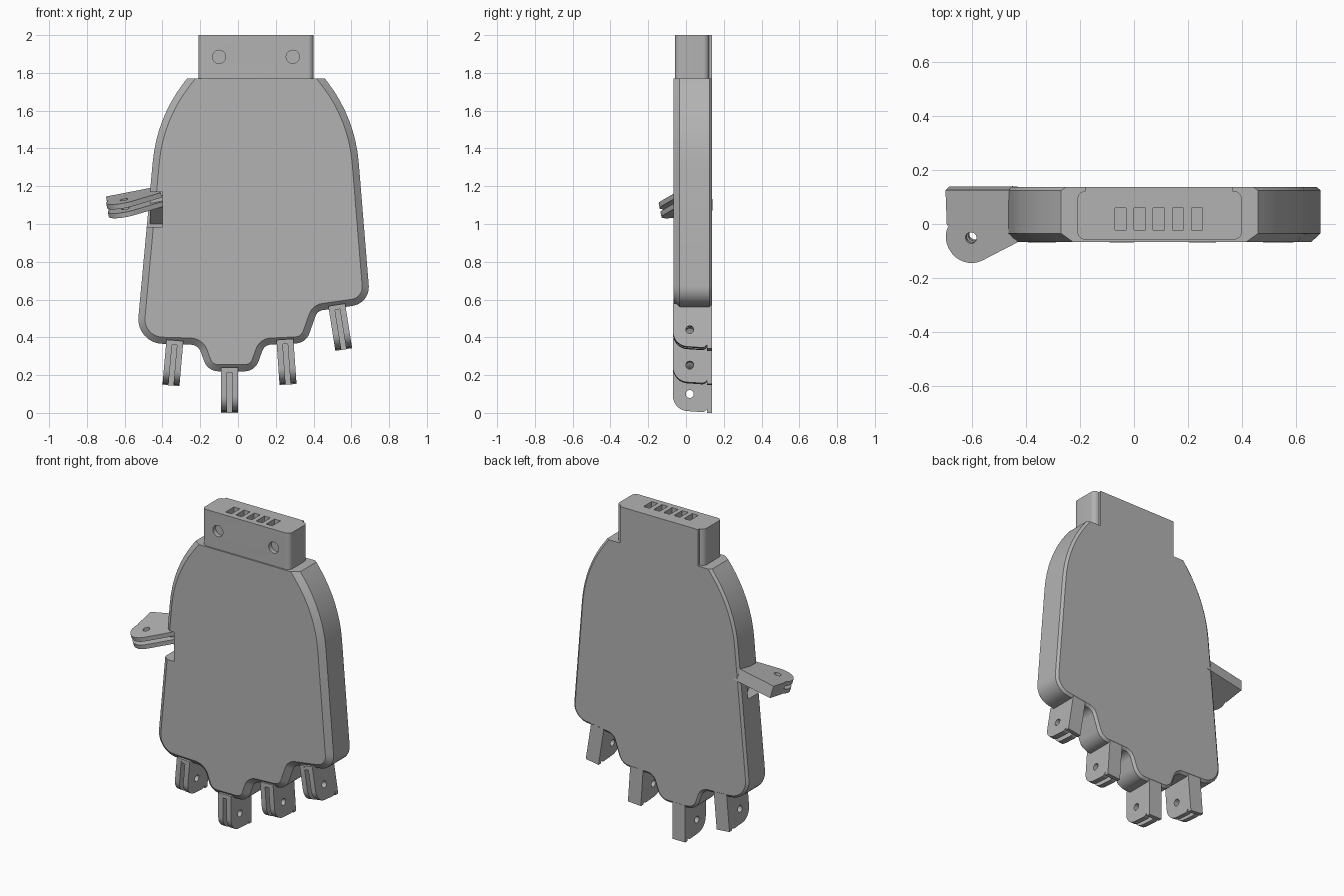
import bpy, bmesh, math
from mathutils import Vector, Matrix

if "Cube" in bpy.data.objects:
    bpy.data.objects.remove(bpy.data.objects["Cube"])

GREY = (0.45, 0.45, 0.45, 1)
grey = bpy.data.materials.new("plain grey")
grey.use_nodes = True
grey.diffuse_color = GREY
grey.node_tree.nodes["Principled BSDF"].inputs["Base Color"].default_value = GREY


# ---- helpers ----
def rounded(corners, steps=8):
    """Turn (u, v, radius) corners into a filleted outline."""
    out = []
    for i, (u, v, r) in enumerate(corners):
        p = Vector((u, v))
        d1 = (p - Vector(corners[i - 1][:2])).normalized()
        d2 = (Vector(corners[(i + 1) % len(corners)][:2]) - p).normalized()
        if r == 0:
            out.append(p)
            continue
        cross = d1.x * d2.y - d1.y * d2.x
        turn = math.atan2(cross, d1.dot(d2))
        side = math.copysign(1, cross)
        normal = Vector((-d1.y, d1.x)) * side * r
        centre = p - d1 * r * math.tan(abs(turn) / 2) + normal
        for k in range(steps + 1):
            out.append(centre + Matrix.Rotation(turn * k / steps, 2) @ -normal)
    return out


def inset(corners, dist):
    """Move every edge but the first inward on a clockwise outline."""
    out, n = [], len(corners)
    pts = [Vector(c[:2]) for c in corners]
    for i, p in enumerate(pts):
        d1 = (p - pts[i - 1]).normalized()
        d2 = (pts[(i + 1) % n] - p).normalized()
        n1, n2 = Vector((d1.y, -d1.x)), Vector((d2.y, -d2.x))
        k1, k2 = (0 if i == 1 else dist), (0 if i == 0 else dist)
        det = n1.x * n2.y - n1.y * n2.x
        move = Vector((k1 * n2.y - k2 * n1.y, k2 * n1.x - k1 * n2.x)) / det
        r = corners[i][2]
        if r:
            r += math.copysign(dist, d1.x * d2.y - d1.y * d2.x)
        out.append((*(p + move), r))
    return out


def loft(name, stacks):
    """Each stack is a list of matching 3D rings, skinned and capped."""
    bm = bmesh.new()
    for rings in stacks:
        loops = [[bm.verts.new(p) for p in ring] for ring in rings]
        for a, b in zip(loops, loops[1:]):
            for i in range(len(a)):
                bm.faces.new((a[i - 1], a[i], b[i], b[i - 1]))
        bm.faces.new(loops[0])
        bm.faces.new(loops[-1])
    bmesh.ops.recalc_face_normals(bm, faces=bm.faces)
    mesh = bpy.data.meshes.new(name)
    bm.to_mesh(mesh)
    bm.free()
    obj = bpy.data.objects.new(name, mesh)
    bpy.context.collection.objects.link(obj)
    mesh.materials.append(grey)
    return obj


AXES = {"X": lambda u, v, w: (w, u, v),
        "Y": lambda u, v, w: (u, w, v),
        "Z": lambda u, v, w: (u, v, w)}


def prism(name, corners, axis, *spans):
    """Extrude one outline along an axis over one or more spans."""
    pts = rounded(corners)
    return loft(name, [[[AXES[axis](p.x, p.y, w) for p in pts] for w in span]
                       for span in spans])


def box(name, x, y, z):
    flat = [(x[0], y[0], 0), (x[1], y[0], 0), (x[1], y[1], 0), (x[0], y[1], 0)]
    return prism(name, flat, "Z", z)


def rod(u, v, r, axis, span):
    return prism("cutter", [(u + a * r, v + b * r, r * 0.999) for a, b in
                            ((-1, -1), (1, -1), (1, 1), (-1, 1))], axis, span)


def cut(obj, cutters):
    bpy.context.view_layer.objects.active = obj
    for c in cutters:
        m = obj.modifiers.new("cut", "BOOLEAN")
        m.operation, m.solver, m.object = "DIFFERENCE", "EXACT", c
        bpy.ops.object.modifier_apply(modifier=m.name)
        bpy.data.objects.remove(c)


# ---- palm: chamfered plate ----
palm_outline = [(-0.27, 1.77, 0), (0.46, 1.77, 0), (0.62, 1.56, 0.8),
                (0.70, 0.58, 0.1), (0.42, 0.54, 0.05), (0.36, 0.37, 0.08),
                (0.14, 0.36, 0.05), (0.09, 0.22, 0.08), (-0.16, 0.22, 0.08),
                (-0.21, 0.36, 0.06), (-0.54, 0.37, 0.13), (-0.43, 1.56, 0.8)]
layers = ((-0.067, 0.035), (-0.035, 0), (0.125, 0), (0.138, 0.015))
palm = loft("palm", [[[(p.x, y, p.y) for p in rounded(inset(palm_outline, d))]
                      for y, d in layers]])
cut(palm, [box("cutter", (-0.7, -0.4), (-0.2, 0.07), (0.985, 1.17))])

# ---- wrist block with sockets and screw holes ----
wrist = prism("wrist_block", [(-0.21, -0.058, 0.03), (0.4, -0.058, 0.03),
                              (0.4, 0.122, 0.03), (-0.21, 0.122, 0.03)],
              "Z", (1.765, 2.0))
sockets = [box("cutter", (x - 0.021, x + 0.021), (-0.022, 0.06), (1.92, 2.1))
           for x in (-0.05, 0.021, 0.092, 0.163, 0.234)]
screws = [rod(x, 1.885, 0.035, "Y", (-0.1, -0.03)) for x in (-0.1, 0.29)]
cut(wrist, sockets + screws)
box("wrist_back_plate", (-0.18, 0.365), (0.115, 0.138), (1.765, 2.0))

# ---- finger hinges: two prongs on a back slab ----
prong = [(-0.069, 0.24, 0), (-0.069, 0.015, 0.08), (0.115, 0.002, 0.03), (0.115, 0.24, 0)]
fingers = {"outer_right": (-0.355, 0.145, 5), "middle": (-0.045, 0, 0),
           "inner_left": (0.265, 0.15, -4), "outer_left": (0.56, 0.335, -9)}
for label, (x, z, tilt) in fingers.items():
    prongs = prism(label + "_hinge_prongs", prong, "X", (-0.045, -0.013), (0.013, 0.045))
    cut(prongs, [rod(0.02, 0.1, 0.021, "X", (-0.1, 0.1))])
    slab = box(label + "_hinge_slab", (-0.045, 0.045), (0.112, 0.137), (0, 0.24))
    root = box(label + "_hinge_root", (-0.045, 0.045), (-0.068, 0.115), (0.215, 0.24))
    for part in (prongs, slab, root):
        part.location = (x, 0, z)
        part.rotation_euler.y = math.radians(tilt)

# ---- thumb hinge: angled prongs with a wedge behind ----
capsule = [(-0.4, -0.049, 0), (-0.642, -0.172, 0.092), (-0.727, -0.004, 0.092), (-0.45, 0.137, 0)]
capsule = [(x + 0.55, y, r) for x, y, r in capsule]
thumb = prism("thumb_hinge_prongs", capsule, "Z", (-0.038, -0.011), (0.011, 0.038))
cut(thumb, [rod(-0.05, -0.045, 0.021, "Z", (-0.2, 0.2))])
wedge = prism("thumb_hinge_wedge", [(-0.14, 0.0, 0), (0.12, 0.135, 0), (-0.14, 0.135, 0)],
              "Z", (-0.038, 0.038))
for part in (thumb, wedge):
    part.location = (-0.55, 0, 1.11)
    part.rotation_euler = (math.radians(11), math.radians(-11), 0)
prism("thumb_gusset", [(-0.03, 1.09, 0), (0.08, 0.99, 0), (0.08, 1.15, 0), (-0.03, 1.15, 0)],
      "X", (-0.465, -0.4))

# ---- smooth curves, sharp edges ----
bpy.ops.object.select_all(action="DESELECT")
for obj in bpy.context.collection.objects:
    if obj.type == "MESH" and grey.name in obj.data.materials:
        obj.select_set(True)
        bpy.context.view_layer.objects.active = obj
bpy.ops.object.shade_smooth_by_angle(angle=math.radians(25))
